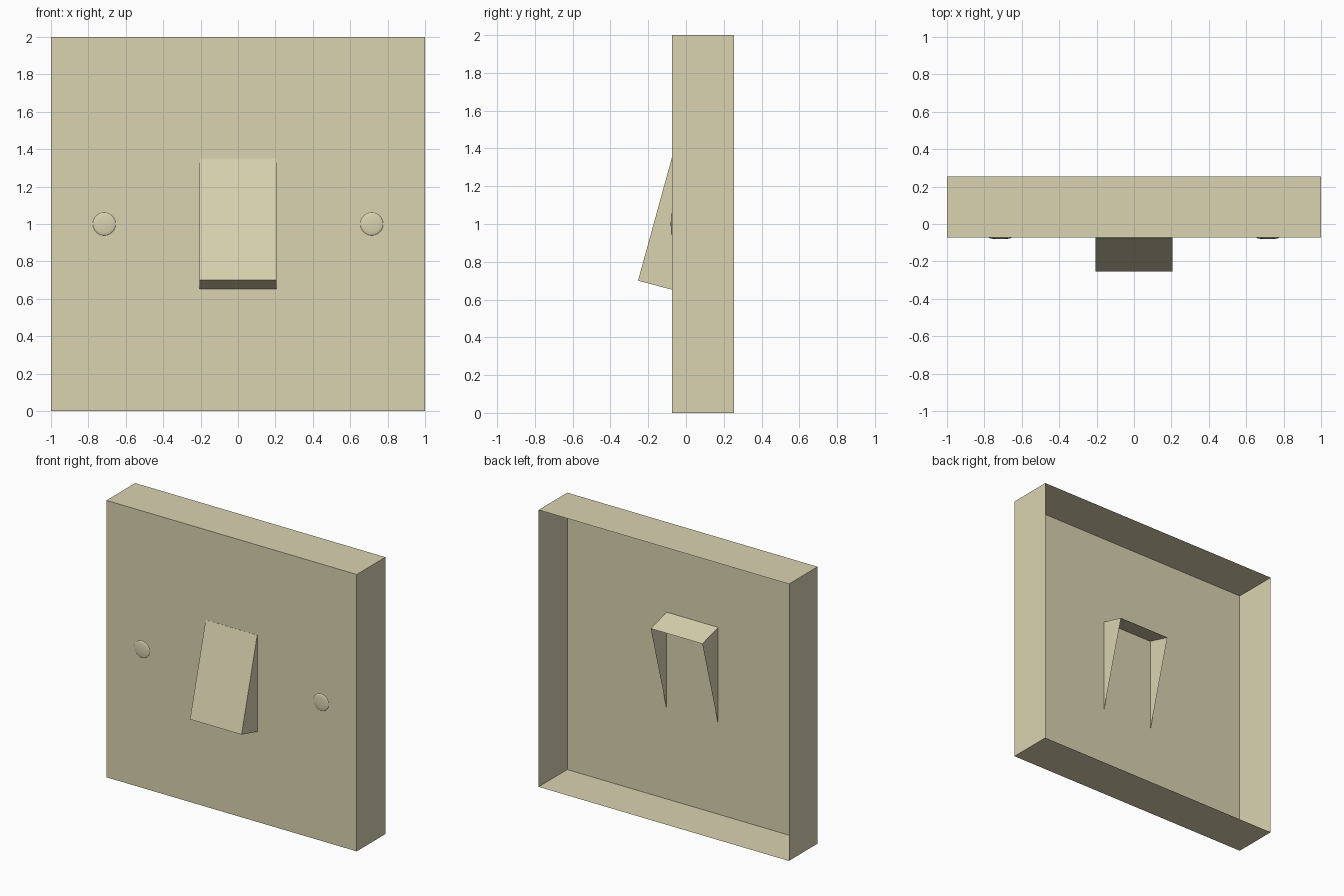
import bpy, bmesh, math
from mathutils import Matrix

if "Cube" in bpy.data.objects:
    bpy.data.objects.remove(bpy.data.objects["Cube"])

cream = bpy.data.materials.new("cream_plastic")
cream.diffuse_color = (0.70, 0.65, 0.44, 1)
cream.use_nodes = True
cream.node_tree.nodes["Principled BSDF"].inputs["Base Color"].default_value = cream.diffuse_color
FRONT, BACK = -0.073, 0.254


def finish(name, bm):
    me = bpy.data.meshes.new(name)
    bm.to_mesh(me)
    bm.free()
    me.materials.append(cream)
    ob = bpy.data.objects.new(name, me)
    bpy.context.collection.objects.link(ob)
    return ob


def open_prism(name, half_width, profile):
    """Box shell from a (y, z) side profile; the edge from last point to first stays open."""
    bm = bmesh.new()
    left, right = [[bm.verts.new((x, y, z)) for y, z in profile]
                   for x in (-half_width, half_width)]
    bm.faces.new(left)
    bm.faces.new(right[::-1])
    for i in range(len(profile) - 1):
        bm.faces.new((left[i], right[i], right[i + 1], left[i + 1]))
    bmesh.ops.recalc_face_normals(bm, faces=bm.faces)
    # an open shell: make sure the front looks towards -y
    front = min(bm.faces, key=lambda f: f.normal.y if abs(f.normal.y) > 0.8 else 9)
    if not any(f.normal.y < -0.8 for f in bm.faces):
        bmesh.ops.reverse_faces(bm, faces=bm.faces)
    return finish(name, bm)


# wall plate, hollow and open at the back
open_prism("wall_plate", 1.0, [(BACK, 2), (FRONT, 2), (FRONT, 0), (BACK, 0)])

# tilted rocker, a box open at the back that passes through the plate
open_prism("rocker", 0.206, [(0.108, 1.30), (FRONT - 0.002, 1.35),
                             (-0.254, 0.70), (FRONT, 0.652)])

# low domed screw caps
for side, x in (("left", -0.715), ("right", 0.715)):
    bm = bmesh.new()
    bmesh.ops.create_uvsphere(bm, u_segments=32, v_segments=12, radius=0.061)
    bmesh.ops.delete(bm, geom=[v for v in bm.verts if v.co.z < -0.001], context='VERTS')
    bm.transform(Matrix.Translation((x, FRONT, 1.0))
                 @ Matrix.Rotation(math.pi / 2, 4, 'X')
                 @ Matrix.Diagonal((1, 1, 0.13, 1)))
    for f in bm.faces:
        f.smooth = True
    finish(side + "_screw_cap", bm)
